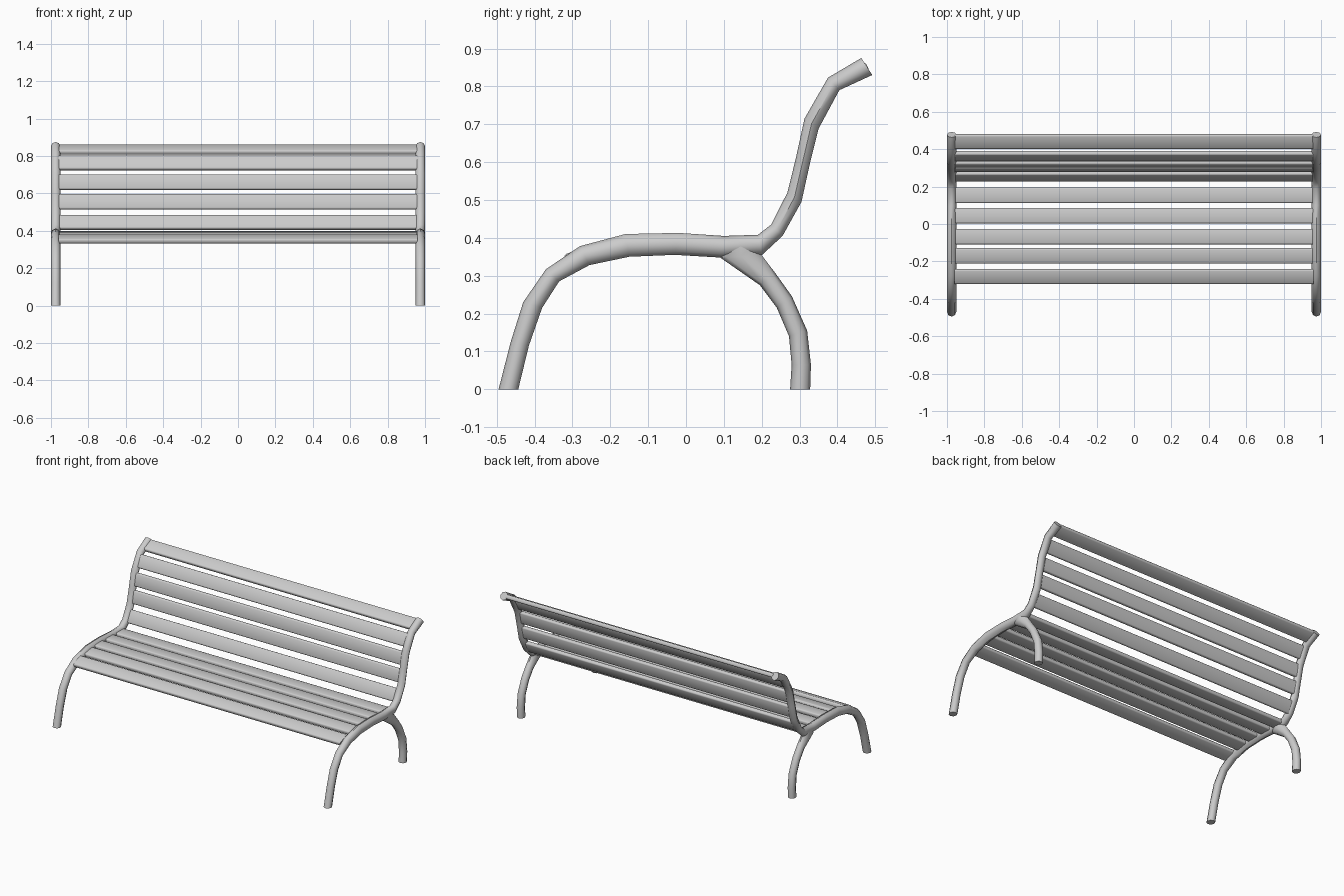
import bpy, bmesh, math
from mathutils import Vector, Matrix

if "Cube" in bpy.data.objects:
    bpy.data.objects.remove(bpy.data.objects["Cube"])

SIDES = 8


def finish(bm, name, angle):
    bmesh.ops.recalc_face_normals(bm, faces=bm.faces)
    me = bpy.data.meshes.new(name)
    bm.to_mesh(me)
    bm.free()
    ob = bpy.data.objects.new(name, me)
    bpy.context.collection.objects.link(ob)
    bpy.ops.object.select_all(action='DESELECT')
    bpy.context.view_layer.objects.active = ob
    ob.select_set(True)
    bpy.ops.object.shade_smooth_by_angle(angle=math.radians(angle))
    return ob


def tube(name, pairs, x, half):
    """Loft an elliptical tube through (outer y, z, inner y, z) outline pairs."""
    bm = bmesh.new()
    rings = []
    for oy, oz, iy, iz in pairs:
        o, i = Vector((x, oy, oz)), Vector((x, iy, iz))
        mid, h = (o + i) / 2, (o - i) / 2
        rings.append([bm.verts.new(mid + h * math.cos(a) + Vector((half * math.sin(a), 0, 0)))
                      for a in (2 * math.pi * k / SIDES for k in range(SIDES))])
    for r, s in zip(rings, rings[1:]):
        for k in range(SIDES):
            n = (k + 1) % SIDES
            bm.faces.new((r[k], r[n], s[n], s[k]))
    bm.faces.new(rings[0])
    bm.faces.new(rings[-1])
    return finish(bm, name, 50)


def slat(name, y, z, tilt):
    """Long board with softened long edges."""
    bm = bmesh.new()
    bmesh.ops.create_cube(bm, size=1, matrix=Matrix.Diagonal((1.92, 0.083, 0.026, 1)))
    edges = [e for e in bm.edges if abs(e.verts[0].co.x - e.verts[1].co.x) > 1]
    bmesh.ops.bevel(bm, geom=edges, offset=0.008, segments=2, profile=0.5, affect='EDGES')
    bm.transform(Matrix.Translation((0, y, z)) @ Matrix.Rotation(math.radians(tilt), 4, 'X'))
    return finish(bm, name, 50)


# Side outline: front leg, seat rail and backrest in one sweep
frame = [
    (-.495, 0, -.443, 0), (-.463, .125, -.415, .115), (-.43, .23, -.38, .215),
    (-.37, .317, -.335, .285), (-.28, .378, -.255, .328), (-.16, .41, -.15, .35),
    (-.02, .413, -.03, .355), (.10, .405, .09, .348), (.19, .408, .20, .354),
    (.225, .435, .255, .405), (.268, .52, .305, .495), (.29, .61, .327, .595),
    (.313, .715, .35, .688), (.375, .823, .405, .79), (.463, .875, .492, .83)]

# Rear leg flaring into the seat rail
rear = [
    (.19, .38, .10, .38), (.20, .354, .09, .348), (.235, .308, .195, .275),
    (.28, .245, .24, .215), (.32, .155, .272, .14), (.33, .065, .279, .065),
    (.328, 0, .275, 0)]

for side, x in (("left", -.975), ("right", .975)):
    tube("side_frame_" + side, frame, x, .025)
    tube("rear_leg_" + side, rear, x, .0245)

# Seat and backrest slats: y, z, tilt in degrees
seat = [(-.28, .357, 20), (-.17, .376, 10), (-.067, .385, 1), (.045, .382, -2), (.153, .379, 0)]
back = [(.256, .445, 62), (.299, .555, 77), (.322, .66, 78), (.363, .763, 62), (.442, .835, 26)]
for n, s in enumerate(seat):
    slat(f"seat_slat_{n + 1}", *s)
for n, s in enumerate(back):
    slat(f"back_slat_{n + 1}", *s)
